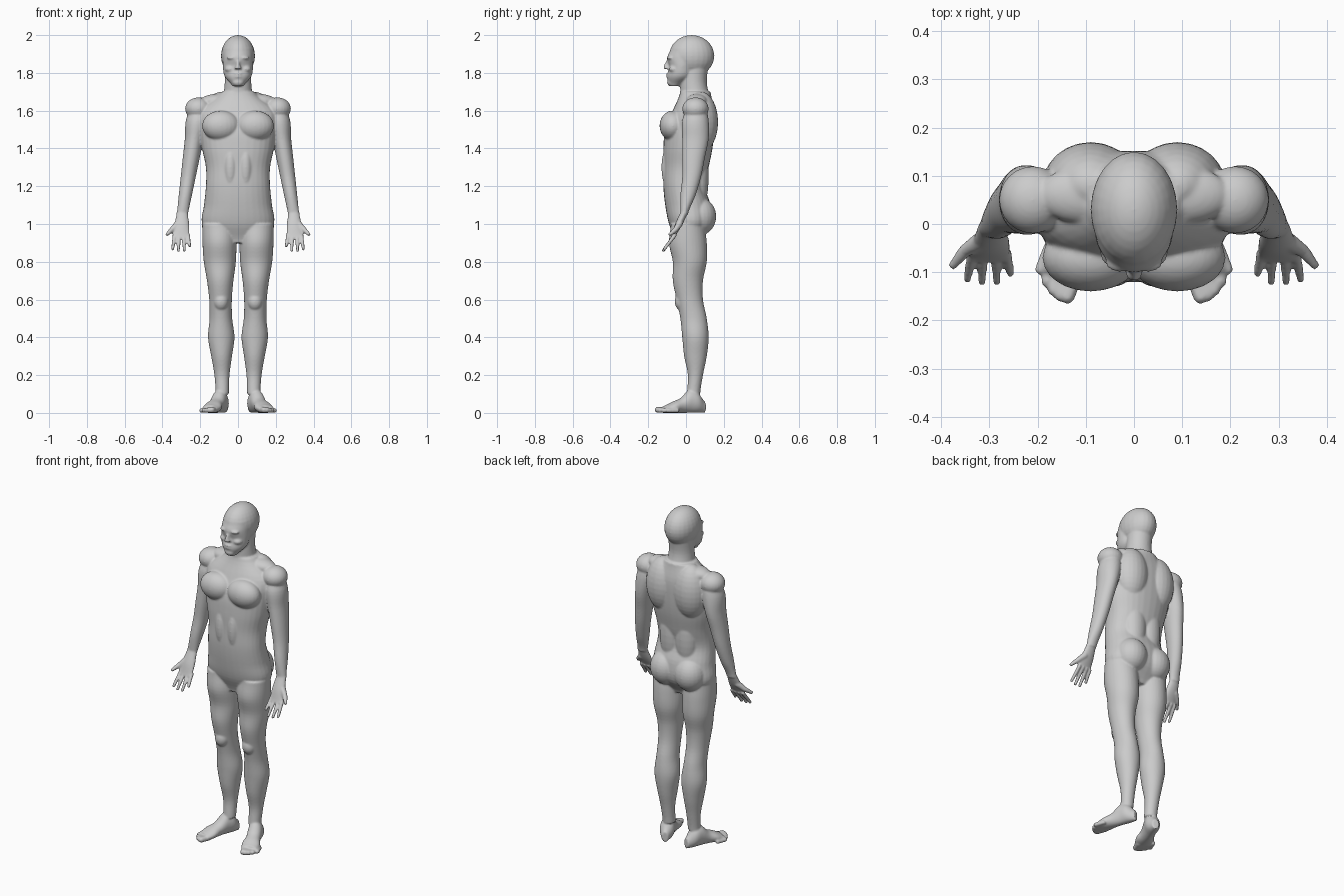
import bpy, bmesh, math
from mathutils import Vector, Matrix, Quaternion

cube = bpy.data.objects.get("Cube")
if cube:
    bpy.data.objects.remove(cube)

grey = bpy.data.materials.new("plain grey")
grey.use_nodes = True
grey.diffuse_color = (.6, .6, .6, 1)
shader = grey.node_tree.nodes["Principled BSDF"]
shader.inputs["Base Color"].default_value = grey.diffuse_color


def blob(mesh, center, radii):
    """Ellipsoid used for muscles, joints and rounded ends."""
    matrix = Matrix.Translation(center) @ Matrix.Diagonal((*radii, 1))
    bmesh.ops.create_uvsphere(mesh, u_segments=24, v_segments=16, radius=1, matrix=matrix)


def smooth_curve(before, start, end, after, t):
    """Point on a smooth curve between start and end."""
    leave, arrive = (end - before) / 2, (after - start) / 2
    ease = t * t * (3 - 2 * t)
    rest = 1 - t
    return start + (end - start) * ease + leave * t * rest * rest - arrive * t * t * rest


def loft(mesh, start, end, sections, axis=None, power=1, sides=32, steps=5):
    """Skin over ovals spaced evenly from start to end.

    Each section holds its shift in depth, half width and half depth.
    The ovals lie level unless an axis is given for them to face.
    """
    start, end = Vector(start), Vector(end)
    turn = axis.to_track_quat('Z', 'Y') if axis else Quaternion()
    shapes = [Vector(section) for section in sections]
    spans = len(shapes) - 1
    rings = []
    for step in range(spans * steps + 1):
        span = min(step // steps, spans - 1)
        near = [shapes[max(0, min(spans, span + k))] for k in (-1, 0, 1, 2)]
        shift, width, depth = smooth_curve(*near, step / steps - span)
        center = start.lerp(end, step / (spans * steps))
        ring = []
        for side in range(sides):
            angle = math.tau * side / sides
            across, along = math.cos(angle), math.sin(angle)
            across = math.copysign(abs(across) ** power, across)
            along = math.copysign(abs(along) ** power, along)
            offset = Vector((width * across, shift + depth * along, 0))
            ring.append(mesh.verts.new(center + turn @ offset))
        rings.append(ring)
    for low, high in zip(rings, rings[1:]):
        for side in range(sides):
            following = (side + 1) % sides
            mesh.faces.new((low[side], low[following], high[following], high[side]))
    mesh.faces.new(rings[0])
    mesh.faces.new(rings[-1])


def digit(mesh, start, end, thick, thin):
    """Tapering finger or toe with rounded ends."""
    start, end = Vector(start), Vector(end)
    ends = [(0, thick, thick), (0, thin, thin)]
    loft(mesh, start, end, ends, axis=end - start, sides=16)
    blob(mesh, start, [thick] * 3)
    blob(mesh, end, [thin] * 3)


def finish(name, mesh_data):
    """Turn the gathered shells into a smooth grey object."""
    bmesh.ops.recalc_face_normals(mesh_data, faces=mesh_data.faces[:])
    mesh = bpy.data.meshes.new(name)
    mesh_data.to_mesh(mesh)
    mesh_data.free()
    for face in mesh.polygons:
        face.use_smooth = True
    mesh.materials.append(grey)
    obj = bpy.data.objects.new(name, mesh)
    bpy.context.collection.objects.link(obj)
    return obj


skin = bmesh.new()

# Torso, from crotch to base of neck
loft(skin, (0, 0, .9), (0, 0, 1.7),
     [(.01, .12, .06), (.02, .19, .11), (.01, .18, .12), (-.01, .17, .11), (0, .17, .12),
      (.01, .19, .13), (.02, .2, .13), (.04, .2, .11), (.05, .09, .08)], power=.9)

# Torso muscles, left half
blob(skin, (.09, -.07, 1.52), (.1, .07, .08))     # chest
blob(skin, (.09, .08, 1.54), (.1, .09, .16))      # shoulder blade
blob(skin, (.05, .06, 1.25), (.07, .06, .2))      # lower back
blob(skin, (.08, .07, 1.04), (.09, .09, .1))      # buttock
blob(skin, (.04, -.08, 1.3), (.04, .05, .13))     # belly
blob(skin, (.1, .06, 1.65), (.1, .06, .04))       # trapezius
blob(skin, (.21, .05, 1.61), (.07, .07, .06))     # shoulder

# Neck, skull and jaw
loft(skin, (0, 0, 1.65), (0, 0, 1.85), [(.05, .08, .08), (.04, .07, .07), (.05, .07, .07)])
blob(skin, (0, .03, 1.89), (.09, .12, .11))
loft(skin, (0, 0, 1.73), (0, 0, 1.93),
     [(-.06, .03, .03), (-.03, .07, .07), (-.02, .08, .07), (-.01, .08, .09), (.01, .08, .09)])

# Face
loft(skin, (0, -.09, 1.87), (0, -.1, 1.82), [(0, .01, .01), (0, .01, .02), (0, .02, .02)])
blob(skin, (.03, -.08, 1.88), (.03, .02, .01))    # brow
blob(skin, (.04, -.06, 1.82), (.03, .03, .02))    # cheek
for height in (1.78, 1.795):
    blob(skin, (0, -.09, height), (.025, .015, .006))  # lips
blob(skin, (0, -.08, 1.75), (.03, .02, .02))      # chin

# Left arm, from shoulder to wrist
loft(skin, (.2, 0, 1.65), (.295, 0, 1.05),
     [(.06, .04, .04), (.05, .06, .07), (.05, .05, .07), (.04, .045, .06), (.03, .04, .05),
      (.01, .035, .04), (-.01, .03, .02)])

# Left hand, with the fingers fanned from little finger to index
loft(skin, (.295, -.01, 1.06), (.3, -.07, .93), [(0, .03, .02), (0, .04, .02), (0, .045, .01)])
for index, length in enumerate((.7, 1, 1, .9)):
    spread = (index - 1.5) * .024
    root = Vector((.3 + spread, -.06, .94))
    digit(skin, root, root + Vector((spread * .3, -.06, -.08)) * length, .011, .009)
knuckle = (.35, -.055, .97)
digit(skin, (.32, -.035, 1), knuckle, .018, .014)
digit(skin, knuckle, (.375, -.085, .945), .014, .01)

# Left leg, from hip to ankle
loft(skin, (.1, 0, 1), (.083, 0, .1),
     [(.01, .09, .09), (.01, .09, .1), (.02, .085, .09), (.01, .07, .08), (.02, .06, .07),
      (.04, .06, .07), (.05, .07, .07), (.05, .055, .06), (.05, .04, .04), (.04, .035, .035)])
blob(skin, (.09, -.02, .59), (.04, .04, .05))     # kneecap

# Left foot, turned outward, resting on a flat sole
heel, ball = Vector((.07, .1, 0)), Vector((.15, -.11, 0))
arch = [(.03, .02), (.055, .04), (.06, .04), (.04, .04), (.03, .05), (.02, .045)]
loft(skin, heel, ball, [(height, width, height) for height, width in arch], axis=ball - heel)
back = (heel - ball).normalized() * .05
for toe in range(5):
    thick = .016 - toe * .001
    tip = Vector((.138 + toe * .014, -.15 + toe * toe * .0035, thick))
    digit(skin, tip + back, tip, thick, thick)

# Mirror the halves, fuse everything into one skin and soften the joins
body = finish("body", skin)
mirror = body.modifiers.new("mirror", 'MIRROR')
mirror.use_mirror_merge = False
fuse = body.modifiers.new("fuse", 'REMESH')
fuse.mode = 'VOXEL'
fuse.voxel_size = .005
fuse.use_smooth_shade = True
soften = body.modifiers.new("soften", 'SMOOTH')
soften.factor = .5
soften.iterations = 8

# Eyes
for direction, name in ((1, "left_eye"), (-1, "right_eye")):
    eye = bmesh.new()
    blob(eye, (direction * .034, -.072, 1.859), (.014, .014, .008))
    finish(name, eye)
